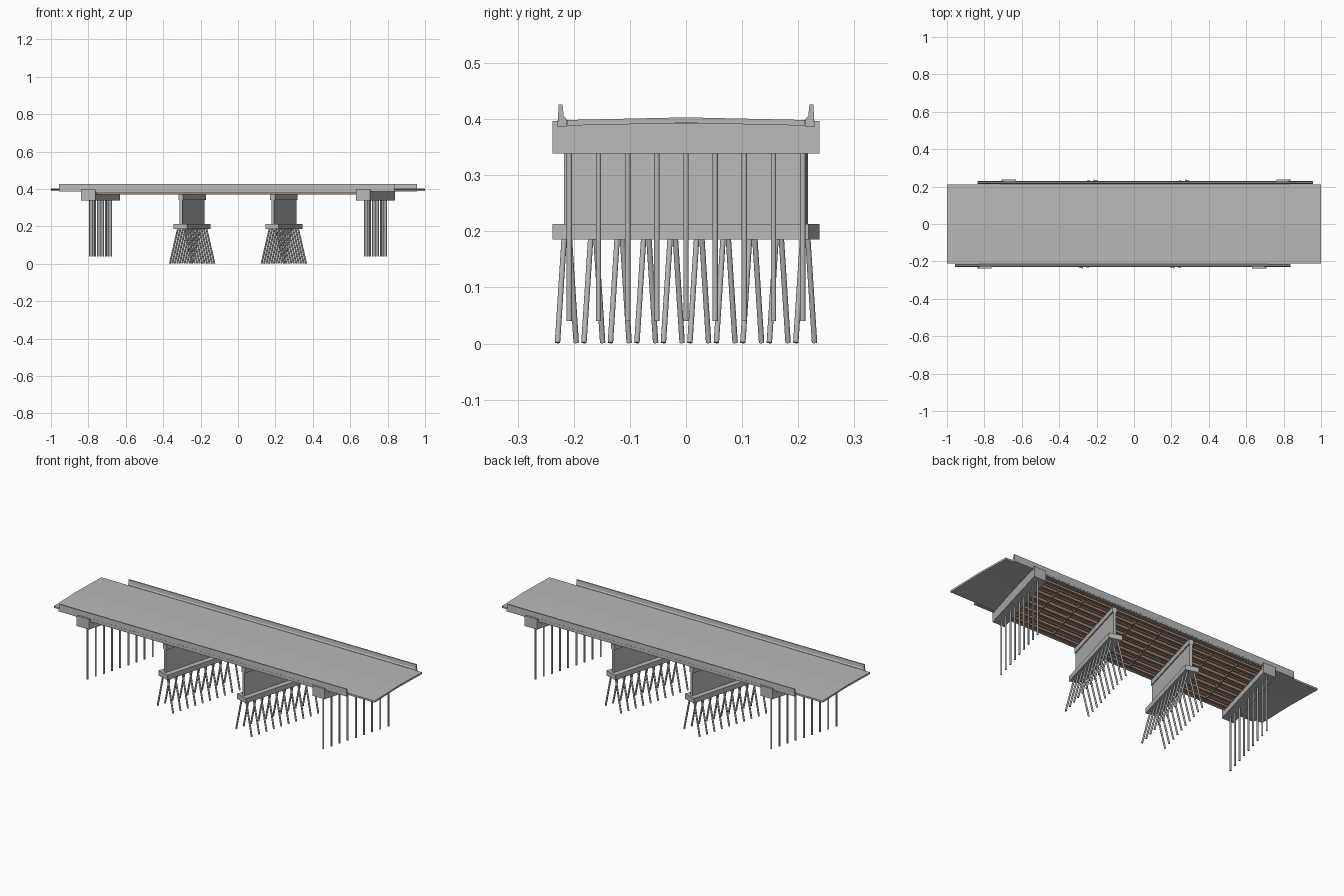
import bpy, bmesh, math
from mathutils import Vector

if "Cube" in bpy.data.objects:
    bpy.data.objects.remove(bpy.data.objects["Cube"])

SKEW = 0.278          # x shift per unit of y for all skewed parts


def material(name, rgb):
    m = bpy.data.materials.new(name)
    m.diffuse_color = (*rgb, 1)
    m.use_nodes = True
    m.node_tree.nodes["Principled BSDF"].inputs["Base Color"].default_value = m.diffuse_color
    return m


CONCRETE = material("concrete grey", (0.485, 0.49, 0.475))
STEEL = material("weathered brown steel", (0.40, 0.225, 0.15))


def finish(name, bm, mat):
    bmesh.ops.recalc_face_normals(bm, faces=bm.faces)
    me = bpy.data.meshes.new(name)
    bm.to_mesh(me)
    bm.free()
    me.materials.append(mat)
    ob = bpy.data.objects.new(name, me)
    bpy.context.collection.objects.link(ob)
    return ob


def loft(bm, a, b):
    """Close a solid between two matching outlines."""
    va = [bm.verts.new(p) for p in a]
    vb = [bm.verts.new(p) for p in b]
    n = len(va)
    bm.faces.new(va)
    bm.faces.new(vb[::-1])
    for i in range(n):
        j = (i + 1) % n
        bm.faces.new((va[i], vb[i], vb[j], va[j]))


def along_road(bm, section, x0, x1, s0=SKEW, s1=SKEW):
    """Run a (y, z) section along x, with each end square or skewed."""
    loft(bm, [(x0 + s0 * y, y, z) for y, z in section],
         [(x1 + s1 * y, y, z) for y, z in section])


def across_road(bm, outline, x, y0, y1):
    """Run a (u, z) outline along the skewed support line."""
    loft(bm, [(x + u + SKEW * y0, y0, z) for u, z in outline],
         [(x + u + SKEW * y1, y1, z) for u, z in outline])


def turned_box(name, x, half_len, thick, z0, z1):
    """Box turned to the skew angle, with square ends."""
    along = Vector((SKEW, 1, 0)).normalized()
    over = Vector((along.y, -along.x, 0))
    corners = [along * half_len * a + over * thick / 2 * b
               for a, b in ((-1, -1), (-1, 1), (1, 1), (1, -1))]
    bm = bmesh.new()
    loft(bm, [c + Vector((x, 0, z0)) for c in corners],
         [c + Vector((x, 0, z1)) for c in corners])
    return finish(name, bm, CONCRETE)


def rect(a0, a1, z0, z1):
    return [(a0, z0), (a1, z0), (a1, z1), (a0, z1)]


def pile(bm, top, bottom, r=0.0048, n=12):
    top, bottom = Vector(top), Vector(bottom)
    axis = (top - bottom).normalized()
    side = axis.cross(Vector((0, 1, 0))).normalized()
    other = axis.cross(side)
    ring = [(side * math.cos(t) + other * math.sin(t)) * r
            for t in (2 * math.pi * i / n for i in range(n))]
    loft(bm, [bottom + p for p in ring], [top + p for p in ring])


def smooth(ob):
    bpy.ops.object.select_all(action='DESELECT')
    bpy.context.view_layer.objects.active = ob
    ob.select_set(True)
    bpy.ops.object.shade_smooth_by_angle(angle=math.radians(40))


def crown(y):
    return 0.005 * (1 - abs(y) / 0.229)


# Crowned deck with skewed ends
def crowned(w, low, thick):
    ys = (-w, 0, w)
    return ([(y, low + crown(y)) for y in ys] +
            [(y, low + thick + crown(y)) for y in reversed(ys)])


bm = bmesh.new()
along_road(bm, crowned(0.229, 0.387, 0.011), -0.76, 0.76)
finish("deck", bm, CONCRETE)

# Approach slabs: skewed at the deck, square at the outer ends
bm = bmesh.new()
along_road(bm, crowned(0.212, 0.388, 0.010), -1.0, -0.76, 0, SKEW)
along_road(bm, crowned(0.212, 0.388, 0.010), 0.76, 1.0, SKEW, 0)
finish("approach_slabs", bm, CONCRETE)

# Barriers on both edges
barrier = [(0.229, 0.386), (0.227, 0.426), (0.220, 0.426),
           (0.218, 0.406), (0.213, 0.400), (0.213, 0.386)]
bm = bmesh.new()
for s in (-1, 1):
    mid = s * 0.22 * SKEW
    along_road(bm, [(s * y, z) for y, z in barrier], mid - 0.897, mid + 0.897, 0, 0)
finish("barriers", bm, CONCRETE)

# Deck edge beams below the barriers, between the abutments
bm = bmesh.new()
for s in (-1, 1):
    along_road(bm, [(s * y, z) for y, z in rect(0.215, 0.2285, 0.380, 0.390)], -0.74, 0.74)
finish("edge_beams", bm, CONCRETE)

# Steel I girders under the deck
GIRDERS = [(i - 3.5) * 0.054 for i in range(8)]
bm = bmesh.new()
for y in GIRDERS:
    top = 0.388 + crown(y)
    f, w, low = 0.008, 0.002, 0.370
    half = [(f, low), (f, low + 0.002), (w, low + 0.002),
            (w, top - 0.002), (f, top - 0.002), (f, top)]
    section = half + [(-a, z) for a, z in reversed(half)]
    along_road(bm, [(y + a, z) for a, z in section], -0.73, 0.73)
finish("girders", bm, STEEL)

# Cross frames between the girders
bm = bmesh.new()
for x in (-0.57, -0.41, -0.08, 0.08, 0.41, 0.57):
    across_road(bm, rect(-0.002, 0.002, 0.374, 0.386), x, GIRDERS[0], GIRDERS[-1])
finish("cross_frames", bm, STEEL)

for s, side in ((-1, "left"), (1, "right")):
    # Abutment: stepped cap with back wall, and end cheeks
    x = s * 0.735
    bm = bmesh.new()
    step = [(-0.038, 0.339), (0.038, 0.339), (0.038, 0.392),
            (0.008, 0.392), (0.008, 0.370), (-0.038, 0.370)]
    across_road(bm, [(s * u, z) for u, z in step], x, -0.229, 0.229)
    for e in (-1, 1):
        across_road(bm, rect(-0.038, 0.038, 0.339, 0.397), x, e * 0.229, e * 0.238)
        across_road(bm, rect(-0.038, 0.038, 0.339, 0.386), x, e * 0.217, e * 0.229)
    finish(side + "_abutment", bm, CONCRETE)

    # Vertical abutment piles
    bm = bmesh.new()
    for i in range(-4, 5):
        y = i * 0.052
        px = x + SKEW * y
        pile(bm, (px, y, 0.342), (px, y, 0.04))
    smooth(finish(side + "_abutment_piles", bm, CONCRETE))

    # Pier: footing, wall and cap
    x = s * 0.245
    turned_box(side + "_pier_footing", x, 0.237, 0.073, 0.185, 0.213)
    turned_box(side + "_pier_wall", x, 0.224, 0.015, 0.212, 0.343)
    turned_box(side + "_pier_cap", x, 0.225, 0.026, 0.342, 0.370)

    # Two rows of raked pier piles, leaning square to the wall
    bm = bmesh.new()
    for i in range(10):
        y = (i - 4.5) * 0.0472
        px = x + SKEW * y
        for lean in (-1, 1):
            a, b = lean * 0.017, lean * 0.060
            pile(bm, (px + a, y - SKEW * a, 0.187), (px + b, y - SKEW * b, 0.0015))
    smooth(finish(side + "_pier_piles", bm, CONCRETE))
